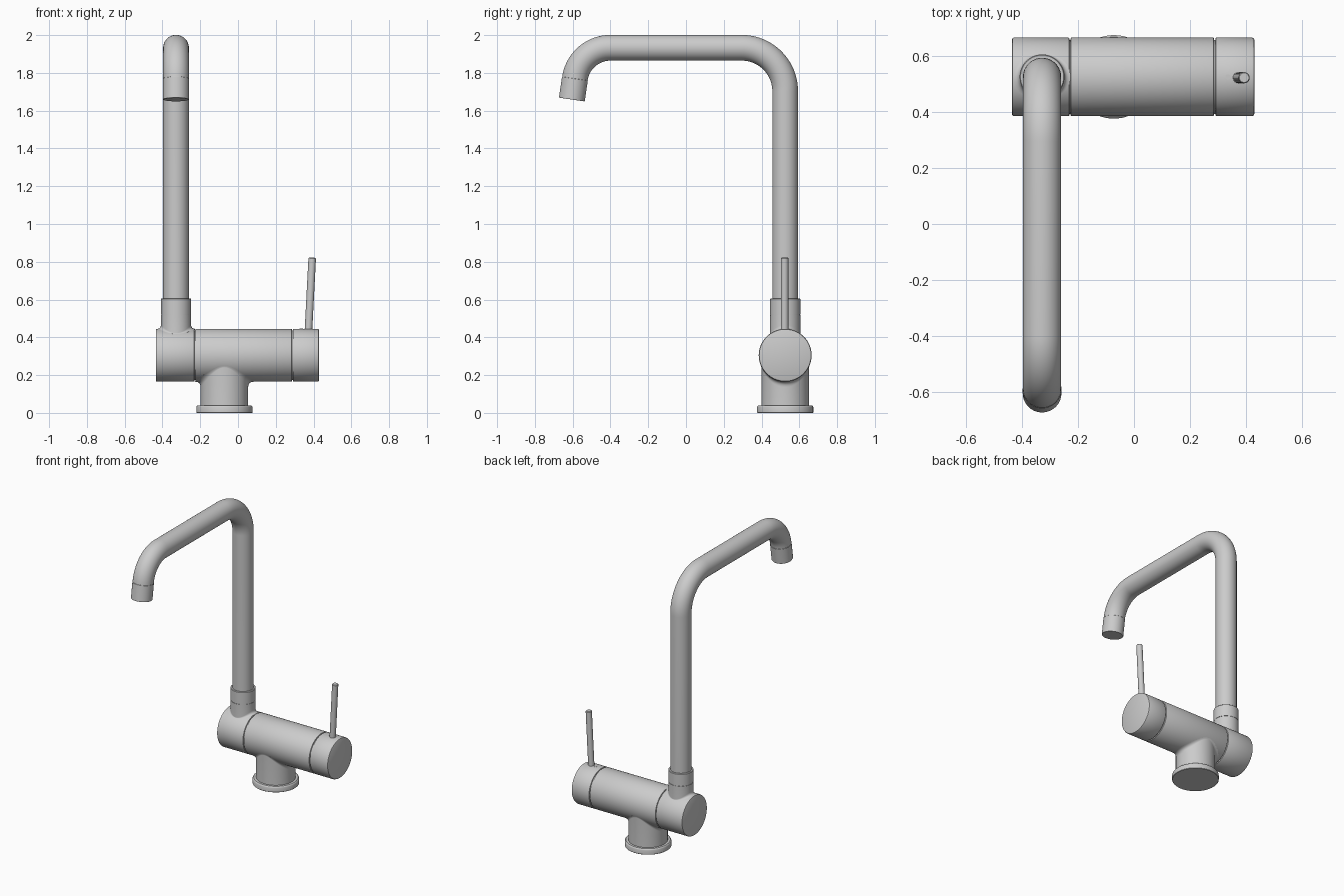
import bpy, bmesh, math
from mathutils import Vector

if "Cube" in bpy.data.objects:
    bpy.data.objects.remove(bpy.data.objects["Cube"])

STEEL = bpy.data.materials.new("brushed grey metal")
STEEL.diffuse_color = (0.6, 0.6, 0.6, 1)
STEEL.use_nodes = True
STEEL.node_tree.nodes["Principled BSDF"].inputs["Base Color"].default_value = STEEL.diffuse_color
N = 64
YC, ZC, R = 0.525, 0.305, 0.14      # axis and radius of the horizontal body


def skin(name, rings):
    """Bridge a list of point rings and cap both ends."""
    bm = bmesh.new()
    vr = [[bm.verts.new(p) for p in ring] for ring in rings]
    n = len(vr[0])
    for a, b in zip(vr, vr[1:]):
        for j in range(n):
            k = (j + 1) % n
            bm.faces.new((a[j], a[k], b[k], b[j]))
    bm.faces.new(vr[0])
    bm.faces.new(vr[-1])
    bmesh.ops.recalc_face_normals(bm, faces=bm.faces[:])
    me = bpy.data.meshes.new(name)
    bm.to_mesh(me)
    bm.free()
    me.materials.append(STEEL)
    me.shade_smooth()
    me.set_sharp_from_angle(angle=math.radians(32))
    ob = bpy.data.objects.new(name, me)
    bpy.context.collection.objects.link(ob)
    return ob


def ring(center, tangent, side, r, n=N):
    t = Vector(tangent).normalized()
    u = Vector(side)
    v = t.cross(u)
    return [Vector(center) + r * (math.cos(2 * math.pi * j / n) * u + math.sin(2 * math.pi * j / n) * v)
            for j in range(n)]


def lathe_x(name, prof):
    return skin(name, [ring((x, YC, ZC), (1, 0, 0), (0, 1, 0), r) for x, r in prof])


def lathe_z(name, x, prof, n=N):
    return skin(name, [ring((x, YC, z), (0, 0, 1), (1, 0, 0), r, n) for z, r in prof])


def saddle(name, x, r, sign, z_end, fillet):
    """Upright pipe that flows into the horizontal body with a small fillet."""
    angs = [2 * math.pi * j / N for j in range(N)]

    def pt(rad, z, a):
        return Vector((x + rad * math.cos(a), YC + rad * math.sin(a), z))

    def surf(rad, a):
        return ZC + sign * math.sqrt(R * R - (rad * math.sin(a)) ** 2)

    rings = [[pt(r, z_end, a) for a in angs]]
    for i in range(9):
        t = i / 8
        row = []
        for a in angs:
            f = fillet * (0.12 + 0.88 * math.cos(a) ** 2)
            p0 = pt(r, surf(r, a) + sign * f, a)
            p1 = pt(r, surf(r, a), a)
            p2 = pt(r + f, surf(r + f, a), a)
            row.append((1 - t) ** 2 * p0 + 2 * t * (1 - t) * p1 + t * t * p2)
        rings.append(row)
    rings.append([pt(r * 0.5, ZC, a) for a in angs])
    return skin(name, rings)


# horizontal body in three sections, with thin recessed seams between them
def section(name, x0, x1, b0, b1):
    lathe_x(name, [(x0, R - b0), (x0 + b0 * 0.3, R - b0 * 0.3), (x0 + b0, R),
                   (x1 - b1, R), (x1 - b1 * 0.3, R - b1 * 0.3), (x1, R - b1)])


section("spout_end_body", -0.435, -0.231, 0.006, 0.003)
section("middle_body", -0.226, 0.285, 0.003, 0.003)
section("control_cap", 0.291, 0.430, 0.003, 0.009)
lathe_x("seam_core", [(-0.3, 0.132), (0.35, 0.132)])

# base flange and stem
BX = -0.072
lathe_z("base_flange", BX, [(0, 0.147), (0.002, 0.149), (0.031, 0.149), (0.036, 0.147), (0.04, 0.142)])
saddle("base_stem", BX, 0.126, -1, 0.03, 0.03)

# spout socket and collar
SX = -0.328
saddle("spout_socket", SX, 0.08, 1, 0.519, 0.022)
lathe_z("spout_collar", SX, [(0.515, 0.078), (0.521, 0.078), (0.5212, 0.08), (0.603, 0.08), (0.606, 0.077)])

# swept spout: riser, large bend, straight run, downturned end
TOP, RB, RE, TR = 1.933, 0.23, 0.19, 0.068
END = math.radians(81.6)
path = [((SX, YC, 0.55), (0, 0, 1))]
for i in range(25):
    a = math.pi / 2 * i / 24
    path.append(((SX, YC - RB + RB * math.cos(a), TOP - RB + RB * math.sin(a)),
                 (0, -math.sin(a), math.cos(a))))
for i in range(21):
    a = END * i / 20
    path.append(((SX, -0.40 - RE * math.sin(a), TOP - RE + RE * math.cos(a)),
                 (0, -math.cos(a), -math.sin(a))))
skin("spout_tube", [ring(p, t, (1, 0, 0), TR) for p, t in path])

# nozzle at the spout tip
tip, tdir = Vector(path[-1][0]), Vector(path[-1][1])
skin("nozzle", [ring(tip + tdir * d, tdir, (1, 0, 0), r)
                for d, r in [(-0.01, 0.066), (0.001, 0.067), (0.002, 0.069), (0.110, 0.069), (0.113, 0.067)]])

# lever and the small screw plug beside it
lo, hi = Vector((0.371, 0.522, 0.40)), Vector((0.393, 0.522, 0.822))
d = (hi - lo).normalized()
skin("lever", [ring(lo + d * s, d, (0, 1, 0), r, 32)
               for s, r in [(0, 0.02), ((hi - lo).length - 0.004, 0.02), ((hi - lo).length, 0.017)]])
lathe_z("screw_plug", 0.335, [(0.43, 0.009), (0.4465, 0.009)], 24)
